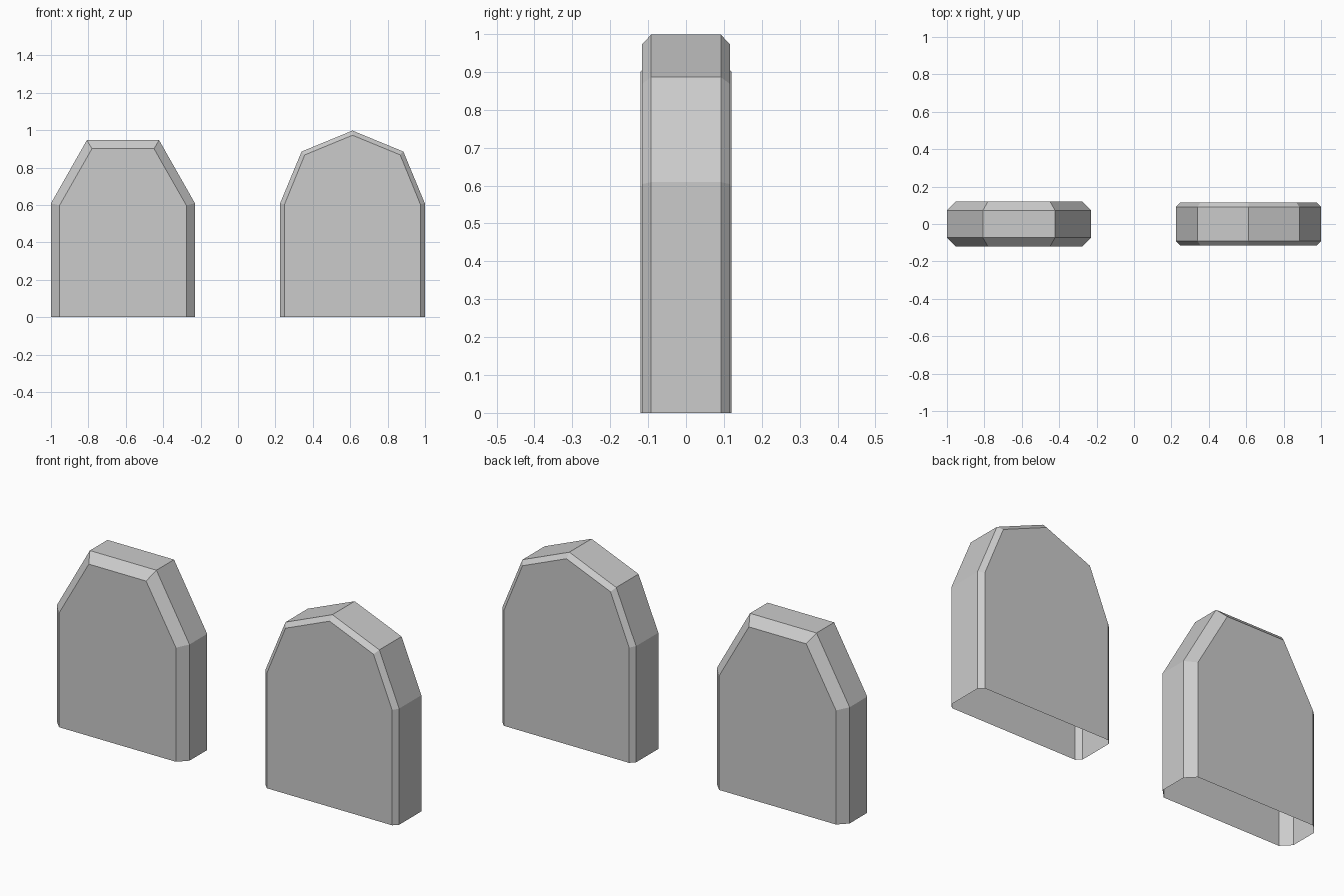
import bpy, bmesh

if "Cube" in bpy.data.objects:
    bpy.data.objects.remove(bpy.data.objects["Cube"])


def slab(name, cx, outer, inner, y_outer, y_inner):
    """Upright bevelled slab with an open base, from half profiles (half width, z)."""
    def full(half):
        left = [(-x, z) for x, z in half]
        right = [(x, z) for x, z in reversed(half) if x > 0]
        return left + right

    bm = bmesh.new()
    rings = []
    for prof, y in ((inner, -y_inner), (outer, -y_outer), (outer, y_outer), (inner, y_inner)):
        rings.append([bm.verts.new((cx + x, y, z)) for x, z in full(prof)])

    # front and back panels
    bm.faces.new(rings[0])
    bm.faces.new(rings[-1])
    # front bevel, rim, back bevel (base stays open)
    for a, b in zip(rings, rings[1:]):
        for i in range(len(a) - 1):
            bm.faces.new((a[i], a[i + 1], b[i + 1], b[i]))

    bmesh.ops.recalc_face_normals(bm, faces=bm.faces[:])
    # an open shell: make sure the front panel points forward
    bm.faces.ensure_lookup_table()
    if bm.faces[0].normal.y > 0:
        bmesh.ops.reverse_faces(bm, faces=bm.faces[:])
    mesh = bpy.data.meshes.new(name)
    bm.to_mesh(mesh)
    bm.free()
    obj = bpy.data.objects.new(name, mesh)
    bpy.context.collection.objects.link(obj)
    return obj


# Flat-topped headstone with a wide bevel
slab("flat_top_headstone", -0.615,
     [(0.385, 0), (0.385, 0.609), (0.193, 0.947)],
     [(0.339, 0), (0.339, 0.598), (0.166, 0.901)],
     0.073, 0.12)

# Pointed headstone with a narrow bevel
slab("pointed_headstone", 0.612,
     [(0.387, 0), (0.387, 0.609), (0.272, 0.886), (0, 0.998)],
     [(0.363, 0), (0.363, 0.604), (0.255, 0.868), (0, 0.973)],
     0.092, 0.116)
